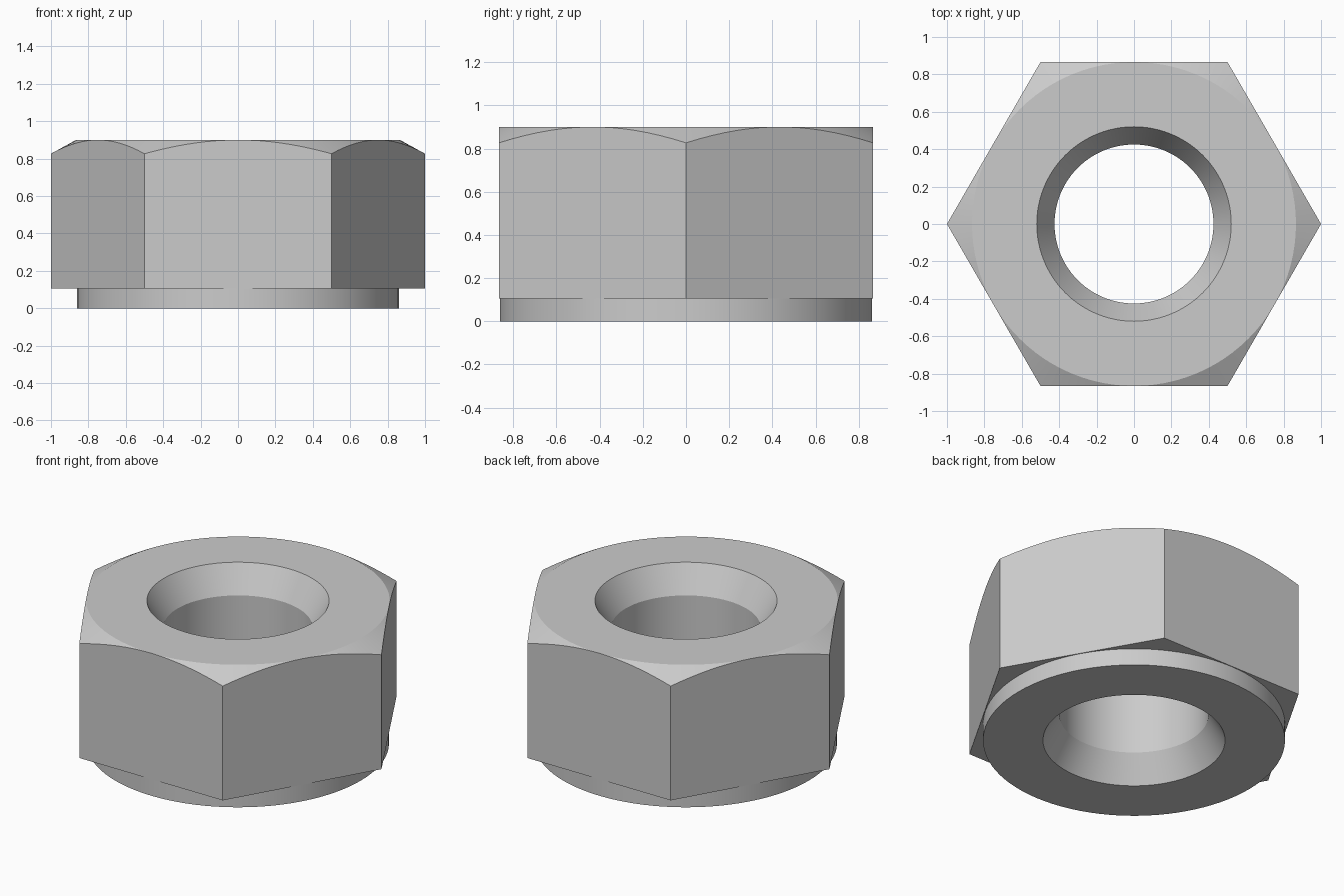
import bpy
import bmesh
from math import cos, sin, pi, radians

cube = bpy.data.objects.get("Cube")
if cube:
    bpy.data.objects.remove(cube, do_unlink=True)

STEPS = 96                 # divisible by six, so every corner gets a vertex
APOTHEM = cos(pi / 6)      # half the width across flats
HEIGHT = 0.9
WASHER_R, WASHER_H = 0.862, 0.106
BORE_R, MOUTH_R, MOUTH_DEPTH = 0.425, 0.52, 0.165
CHAMFER_SLOPE = 0.55


def hex_radius(angle):
    """Distance from the axis to the hexagon side at an angle."""
    return APOTHEM / cos(angle % (pi / 3) - pi / 6)


def section(angle):
    """Closed radius/height outline of the nut at an angle."""
    r = hex_radius(angle)
    return [
        (MOUTH_R, HEIGHT),                                # top mouth
        (APOTHEM, HEIGHT),                                # flat top rim
        (r, HEIGHT - (r - APOTHEM) * CHAMFER_SLOPE),      # conical chamfer
        (r, WASHER_H),                                    # hexagon side
        (WASHER_R, WASHER_H),                             # washer face
        (WASHER_R, 0),
        (MOUTH_R, 0),                                     # bottom mouth
        (BORE_R, MOUTH_DEPTH),                            # bore
        (BORE_R, HEIGHT - MOUTH_DEPTH),
    ]


# Sweep the outline around the axis
bm = bmesh.new()
rings = []
for i in range(STEPS):
    a = 2 * pi * i / STEPS
    rings.append([bm.verts.new((r * cos(a), r * sin(a), z)) for r, z in section(a)])
for i, ring in enumerate(rings):
    following = rings[(i + 1) % STEPS]
    for j in range(len(ring)):
        k = (j + 1) % len(ring)
        bm.faces.new((ring[j], ring[k], following[k], following[j]))

# The chamfer vanishes at the middle of each flat
bmesh.ops.remove_doubles(bm, verts=bm.verts, dist=0.0001)
bmesh.ops.recalc_face_normals(bm, faces=bm.faces)
mesh = bpy.data.meshes.new("hex_nut")
bm.to_mesh(mesh)
bm.free()

nut = bpy.data.objects.new("hex_nut", mesh)
bpy.context.collection.objects.link(nut)

# Plain steel colour
steel = bpy.data.materials.new("steel_grey")
steel.use_nodes = True
colour = (0.6, 0.6, 0.6, 1)
steel.diffuse_color = colour
steel.node_tree.nodes["Principled BSDF"].inputs["Base Color"].default_value = colour
mesh.materials.append(steel)

# Smooth round walls, crisp edges
bpy.ops.object.select_all(action='DESELECT')
nut.select_set(True)
bpy.context.view_layer.objects.active = nut
bpy.ops.object.shade_smooth_by_angle(angle=radians(25))
